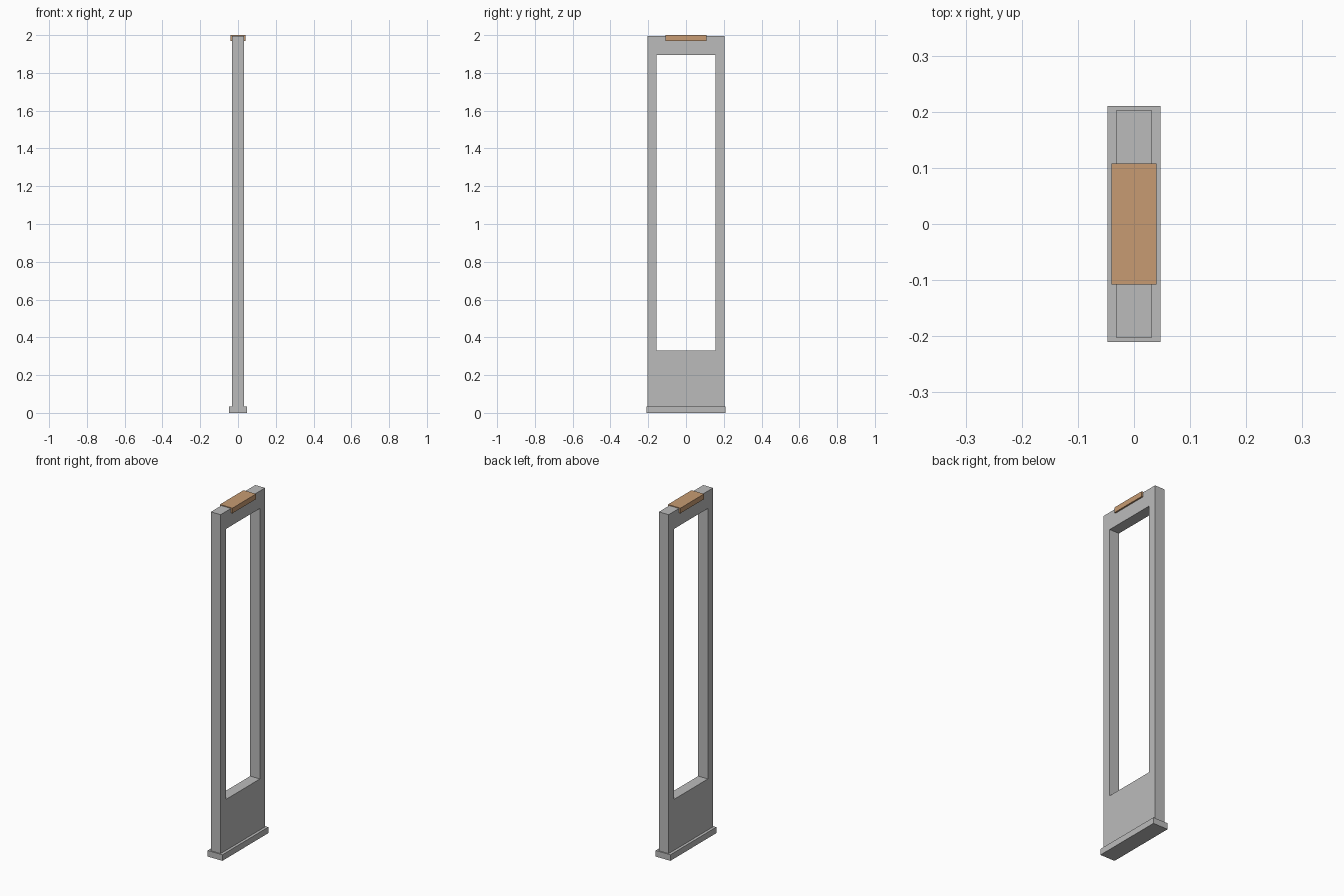
import bpy
import bmesh

if "Cube" in bpy.data.objects:
    bpy.data.objects.remove(bpy.data.objects["Cube"], do_unlink=True)


def make_material(name, rgb):
    mat = bpy.data.materials.new(name)
    mat.use_nodes = True
    color = (*rgb, 1.0)
    mat.diffuse_color = color
    mat.node_tree.nodes["Principled BSDF"].inputs["Base Color"].default_value = color
    return mat


def add_object(name, bm, mat):
    bmesh.ops.recalc_face_normals(bm, faces=bm.faces)
    mesh = bpy.data.meshes.new(name)
    bm.to_mesh(mesh)
    bm.free()
    mesh.materials.append(mat)
    obj = bpy.data.objects.new(name, mesh)
    bpy.context.collection.objects.link(obj)
    return obj


def box(name, half_x, half_y, bottom, top, mat):
    bm = bmesh.new()
    bmesh.ops.create_cube(bm, size=2)
    for v in bm.verts:
        v.co.x *= half_x
        v.co.y *= half_y
        v.co.z = top if v.co.z > 0 else bottom
    return add_object(name, bm, mat)


def window_frame(name, half_x, outer, inner, mat):
    """Rectangular panel with a rectangular opening; loops are (half_y, bottom, top)."""
    bm = bmesh.new()
    rings = []
    for x in (-half_x, half_x):
        for half_y, bottom, top in (outer, inner):
            corners = ((-half_y, bottom), (half_y, bottom), (half_y, top), (-half_y, top))
            rings.append([bm.verts.new((x, y, z)) for y, z in corners])
    # Bridge around the section: both broad sides, outer rim, opening walls
    for a, b in ((0, 1), (1, 3), (3, 2), (2, 0)):
        for i in range(4):
            j = (i + 1) % 4
            bm.faces.new((rings[a][i], rings[a][j], rings[b][j], rings[b][i]))
    return add_object(name, bm, mat)


grey = make_material("grey", (0.5, 0.5, 0.5))
tan = make_material("tan", (0.57, 0.33, 0.17))

# Foot plate, upright panel with its tall opening, and the top lamp
box("foot_plate", 0.047, 0.21, 0.0, 0.035, grey)
window_frame("upright_frame", 0.031, (0.203, 0.035, 1.996), (0.156, 0.33, 1.895), grey)
box("top_lamp", 0.04, 0.108, 1.97, 2.0, tan)
